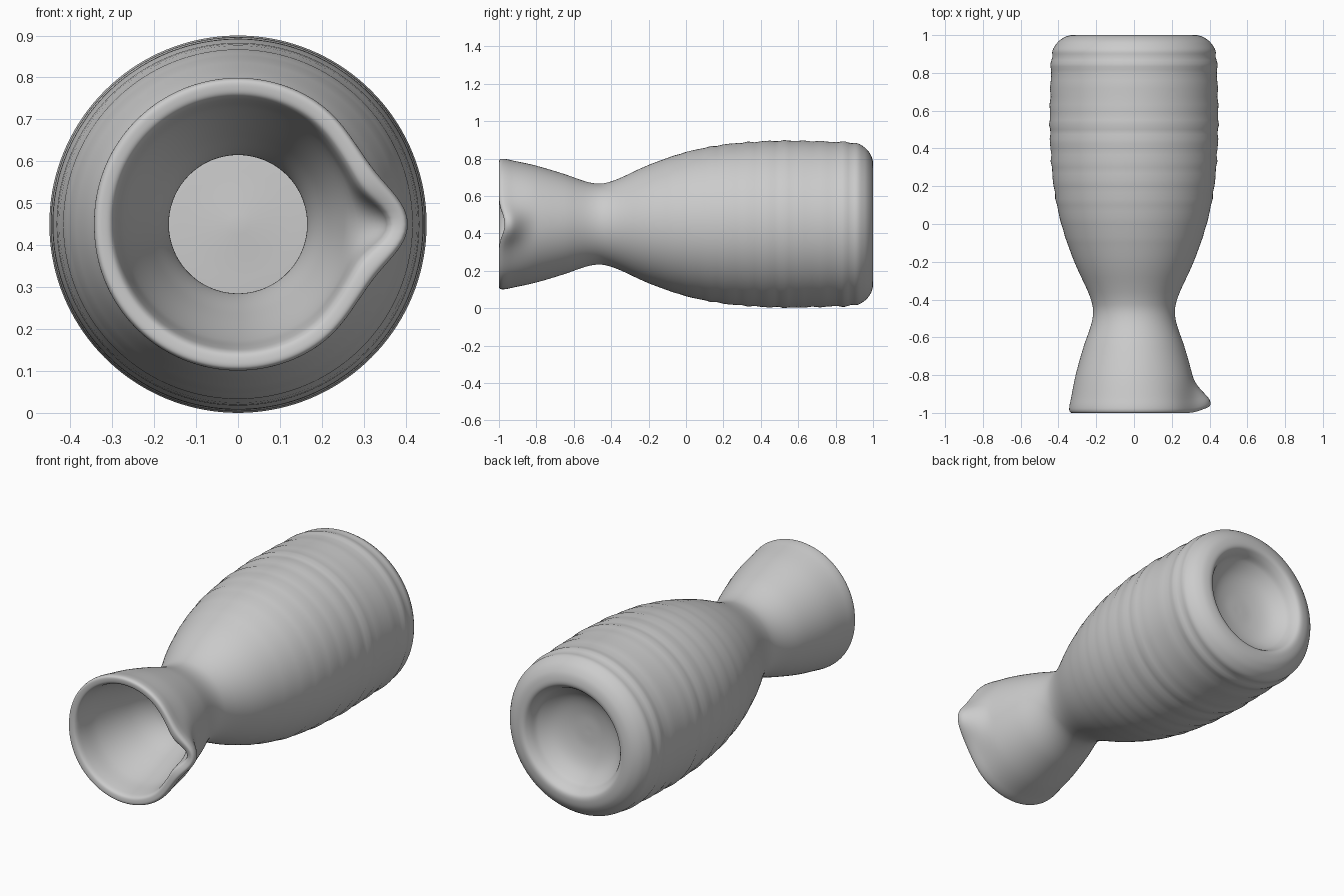
import bpy, bmesh, math
from mathutils import Vector

if "Cube" in bpy.data.objects:
    bpy.data.objects.remove(bpy.data.objects["Cube"])

AXIS_Z = 0.45      # height of the lying vessel's axis
SEGMENTS = 144

# Half section as (y, radius): base recess -> outside -> lip -> inside -> floor
SECTION = [
    (0.85, 0.0), (0.855, 0.10), (0.88, 0.19), (0.93, 0.255), (0.975, 0.28),
    (0.997, 0.30), (1.0, 0.33), (0.988, 0.37), (0.955, 0.41), (0.90, 0.434),
    (0.80, 0.44), (0.55, 0.446), (0.40, 0.442), (0.20, 0.425), (0.0, 0.385),
    (-0.20, 0.316), (-0.36, 0.243), (-0.43, 0.22), (-0.48, 0.217),
    (-0.54, 0.229), (-0.65, 0.267), (-0.80, 0.309), (-0.92, 0.333),
    (-0.975, 0.343), (-0.996, 0.338), (-1.0, 0.322), (-0.993, 0.302),
    (-0.965, 0.291), (-0.85, 0.272), (-0.65, 0.212), (-0.52, 0.171),
    (-0.45, 0.166), (-0.36, 0.19), (-0.20, 0.26), (0.0, 0.33), (0.20, 0.37),
    (0.50, 0.39), (0.72, 0.37), (0.80, 0.30), (0.80, 0.15), (0.79, 0.0),
]
LIP = 25           # index of the lip: later points are inside


def spline(points, steps):
    """Smooth curve through the points, with a fractional index for each."""
    pts = [Vector(p) for p in points]
    out = []
    for i in range(len(pts) - 1):
        a, b = pts[max(i - 1, 0)], pts[i]
        c, d = pts[i + 1], pts[min(i + 2, len(pts) - 1)]
        length = (c - b).length
        ta = (c - a) * length / max((c - a).length, 1e-6)
        tb = (d - b) * length / max((d - b).length, 1e-6)
        for s in range(steps):
            t = s / steps
            p = (b * (2*t**3 - 3*t**2 + 1) + ta * (t**3 - 2*t**2 + t)
                 + c * (-2*t**3 + 3*t**2) + tb * (t**3 - t**2))
            out.append((p.x, p.y, i + t))
    out.append((*pts[-1], len(pts) - 1))
    return out


def smooth(a, b, v):
    t = min(max((v - a) / (b - a), 0), 1)
    return t * t * (3 - 2 * t)


def throwing_rings(y):
    """Shallow potter's ridges, strongest near the base."""
    strength = smooth(-0.35, 0.45, y) * (1 - smooth(0.93, 0.98, y))
    return strength * (0.0026 * math.sin(y * 62) + 0.0016 * math.sin(y * 97 + 1))


def place(y, r, index, angle):
    """Turn a section point around the axis and pull out the pouring spout."""
    deg = math.degrees((angle + math.pi) % (2 * math.pi) - math.pi)
    if 8 < index < 19:
        r += throwing_rings(y)
    inside = smooth(LIP - 2, LIP + 2, index)
    width = 15 * (1 - inside) + 11 * inside
    bump = math.exp(-(deg / width) ** 2)
    dip = math.exp(-((abs(deg) - 34) / 15) ** 2)
    fade = 1 - smooth(-0.97, -0.80, y)
    if index > 18:
        r += fade * (0.062 * bump - 0.007 * dip)
        r += 0.006 * (1 - smooth(-1, -0.6, y)) * abs(math.sin(angle))
        y += 0.03 * bump * (1 - smooth(-1.0, -0.85, y))
    return (r * math.cos(angle), y, AXIS_Z + r * math.sin(angle))


# Vessel: one revolved closed shell
bm = bmesh.new()
rings = []
for y, r, index in spline(SECTION, 6):
    if abs(r) < 1e-6:
        rings.append([bm.verts.new((0, y, AXIS_Z))])
    else:
        rings.append([bm.verts.new(place(y, r, index, 2 * math.pi * k / SEGMENTS))
                      for k in range(SEGMENTS)])
for a, b in zip(rings, rings[1:]):
    for k in range(SEGMENTS):
        n = (k + 1) % SEGMENTS
        if len(a) == 1:
            bm.faces.new((a[0], b[k], b[n]))
        elif len(b) == 1:
            bm.faces.new((a[n], a[k], b[0]))
        else:
            bm.faces.new((a[n], a[k], b[k], b[n]))
bmesh.ops.recalc_face_normals(bm, faces=bm.faces[:])
for f in bm.faces:
    f.smooth = True
mesh = bpy.data.meshes.new("pouring_vessel")
bm.to_mesh(mesh)
bm.free()
vessel = bpy.data.objects.new("pouring_vessel", mesh)
bpy.context.collection.objects.link(vessel)
